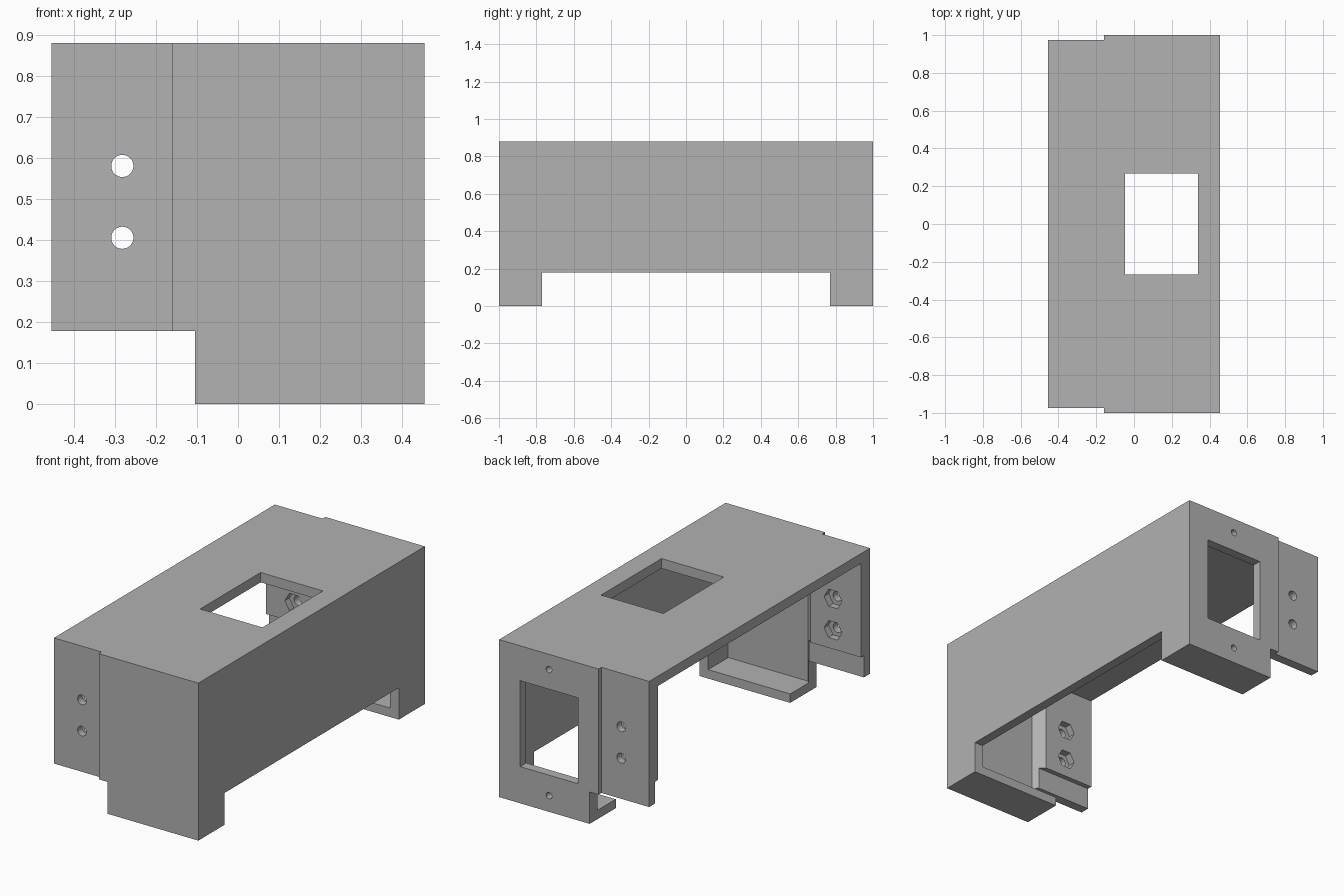
import bpy, bmesh, math
from mathutils import Matrix

if "Cube" in bpy.data.objects:
    bpy.data.objects.remove(bpy.data.objects["Cube"], do_unlink=True)

grey = bpy.data.materials.new("plain grey")
grey.use_nodes = True
COLOUR = (0.445, 0.445, 0.445, 1)
grey.diffuse_color = COLOUR
grey.node_tree.nodes["Principled BSDF"].inputs["Base Color"].default_value = COLOUR

# Main dimensions
HEIGHT = 0.88
WALL = 0.053
SIDE = 0.455
FLANGE_Y = 0.975
STEP_Z = 0.178


def to_object(bm, name):
    bmesh.ops.recalc_face_normals(bm, faces=bm.faces)
    mesh = bpy.data.meshes.new(name)
    bm.to_mesh(mesh)
    bm.free()
    mesh.materials.append(grey)
    obj = bpy.data.objects.new(name, mesh)
    bpy.context.collection.objects.link(obj)
    return obj


def prism(name, half_plan, z0, z1):
    """Extrude a plan outline given for +y and mirrored to -y."""
    plan = half_plan + [(x, -y) for x, y in reversed(half_plan)]
    bm = bmesh.new()
    face = bm.faces.new([bm.verts.new((x, y, z0)) for x, y in plan])
    ext = bmesh.ops.extrude_face_region(bm, geom=[face])
    verts = [v for v in ext["geom"] if isinstance(v, bmesh.types.BMVert)]
    bmesh.ops.translate(bm, verts=verts, vec=(0, 0, z1 - z0))
    return to_object(bm, name)


def box(name, x0, x1, y0, y1, z0, z1):
    bm = bmesh.new()
    size = Matrix.Diagonal((x1 - x0, y1 - y0, z1 - z0, 1))
    centre = Matrix.Translation(((x0 + x1) / 2, (y0 + y1) / 2, (z0 + z1) / 2))
    bmesh.ops.create_cube(bm, size=1, matrix=centre @ size)
    return to_object(bm, name)


def rod(name, x, y, z, radius, length, sides):
    """Cylinder along y."""
    bm = bmesh.new()
    place = Matrix.Translation((x, y, z)) @ Matrix.Rotation(math.pi / 2, 4, "X")
    # a six-sided rod is turned so that its flats lie top and bottom
    turn = Matrix.Rotation(math.pi / 2, 4, "Z") if sides == 6 else Matrix()
    bmesh.ops.create_cone(bm, cap_ends=True, segments=sides, radius1=radius,
                          radius2=radius, depth=length, matrix=place @ turn)
    return to_object(bm, name)


def cut(target, cutter):
    cutter.hide_render = True
    mod = target.modifiers.new("cut", "BOOLEAN")
    mod.operation = "DIFFERENCE"
    mod.solver = "EXACT"
    mod.object = cutter
    bpy.context.view_layer.objects.active = target
    bpy.ops.object.modifier_apply(modifier=mod.name)
    bpy.data.objects.remove(cutter, do_unlink=True)


# Outer block, with the end flanges set back slightly
housing = prism("housing", [(SIDE, 1), (-0.16, 1), (-0.16, FLANGE_Y), (-SIDE, FLANGE_Y)],
                0, HEIGHT)

# Hollow inside, open on one side; the flanges are thicker higher up
inner = 1 - WALL
roof = HEIGHT - 0.055
for name, y, z0, z1 in (("lower_hollow", 0.922, 0.05, 0.30),
                        ("upper_hollow", 0.895, 0.25, roof)):
    chamfer = inner - y
    cut(housing, prism(name, [(SIDE - WALL, inner), (-0.09, inner),
                              (-0.09 - chamfer, y), (-0.6, y)], z0, z1))

# Raised underside between the feet and below the flanges
cut(housing, box("foot_gap", -0.7, 0.7, -0.77, 0.77, -0.1, STEP_Z))
cut(housing, box("flange_step", -0.7, -0.105, -1.2, 1.2, -0.1, STEP_Z))

# Roof opening and back window
cut(housing, box("roof_opening", -0.047, 0.338, -0.267, 0.267, 0.75, 1))
cut(housing, box("back_window", -0.032, 0.325, 0.85, 1.1, 0.205, 0.685))

# Screw holes above and below the window
for z in (0.09, 0.795):
    cut(housing, rod("screw_hole", 0.147, 1, z, 0.018, 0.2, 24))

# Flange bolt holes with six-sided nut pockets on the inner faces
for z in (0.405, 0.58):
    for end in (-1, 1):
        cut(housing, rod("bolt_hole", -0.282, end * 0.95, z, 0.027, 0.3, 32))
        cut(housing, rod("nut_pocket", -0.282, end * 0.885, z, 0.055, 0.1, 6))

# Flat faces with smooth hole walls
bpy.ops.object.select_all(action="DESELECT")
housing.select_set(True)
bpy.context.view_layer.objects.active = housing
bpy.ops.object.shade_smooth_by_angle(angle=math.radians(30))
